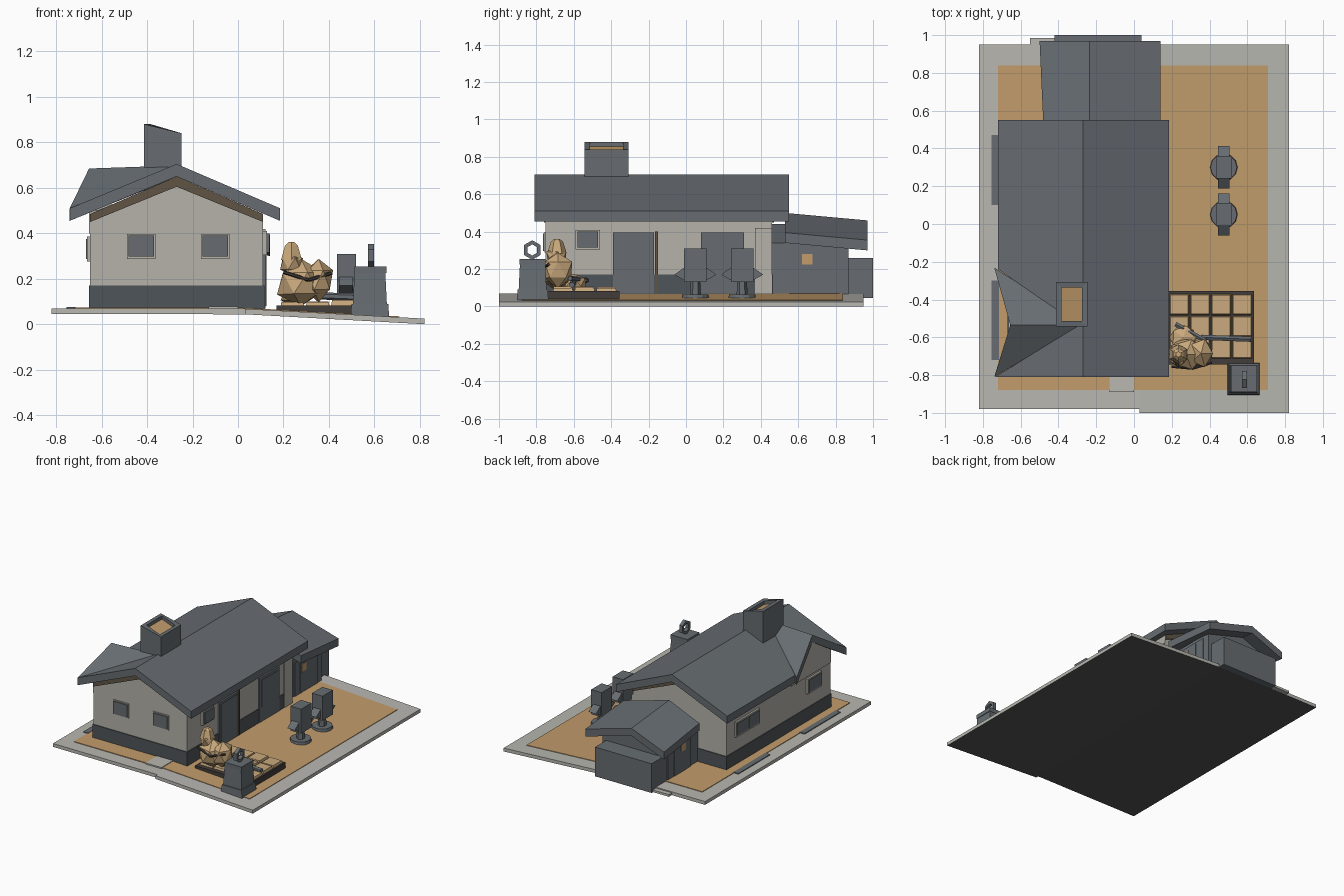
import bpy, bmesh, math, random
from mathutils import Vector, Matrix

if "Cube" in bpy.data.objects:
    bpy.data.objects.remove(bpy.data.objects["Cube"])
random.seed(4)

def mat(name, c):
    m = bpy.data.materials.new(name)
    m.diffuse_color = (*c, 1)
    m.use_nodes = True
    m.node_tree.nodes["Principled BSDF"].inputs["Base Color"].default_value = m.diffuse_color
    return m

SLATE = mat("slate grey", (.135, .152, .167))
DARK = mat("dark slate", (.078, .09, .1))
WALL = mat("pale plaster", (.46, .445, .40))
CURB = mat("pale concrete", (.48, .475, .44))
SAND = mat("ochre ground", (.54, .335, .15))
TAN = mat("tan cloth", (.59, .40, .205))
BROWN = mat("brown timber", (.115, .09, .06))
CRATE = mat("dark brown", (.055, .047, .042))
COAL = mat("charcoal underside", (.088, .088, .09))

def finish(name, bm, *mats):
    bmesh.ops.recalc_face_normals(bm, faces=bm.faces)
    me = bpy.data.meshes.new(name)
    bm.to_mesh(me)
    bm.free()
    ob = bpy.data.objects.new(name, me)
    bpy.context.collection.objects.link(ob)
    for m in mats:
        me.materials.append(m)
    return ob

def box(name, x, y, z, m, taper=0):
    bm = bmesh.new()
    bmesh.ops.create_cube(bm, size=1)
    for v in bm.verts:
        k = 1 - taper if v.co.z > 0 else 1
        v.co = ((x[0] + x[1]) / 2 + v.co.x * k * (x[1] - x[0]),
                (y[0] + y[1]) / 2 + v.co.y * k * (y[1] - y[0]),
                (z[0] + z[1]) / 2 + v.co.z * (z[1] - z[0]))
    return finish(name, bm, m)

def extrude(name, pts, vec, *mats):
    """Prism: polygon of 3D points swept along a vector."""
    bm = bmesh.new()
    f = bm.faces.new([bm.verts.new(p) for p in pts])
    r = bmesh.ops.extrude_face_region(bm, geom=[f], use_keep_orig=True)
    vs = [g for g in r["geom"] if isinstance(g, bmesh.types.BMVert)]
    bmesh.ops.translate(bm, verts=vs, vec=vec)
    return finish(name, bm, *mats)

def profile_y(name, pts, y0, y1, *mats):
    return extrude(name, [(x, y0, z) for x, z in pts], (0, y1 - y0, 0), *mats)

def cyl(name, c, r1, r2, h, n, m):
    bm = bmesh.new()
    bmesh.ops.create_cone(bm, cap_ends=True, segments=n, radius1=r1, radius2=r2, depth=h)
    bmesh.ops.translate(bm, verts=bm.verts, vec=c)
    return finish(name, bm, m)

def lump(name, c, r, m, jitter=.12):
    bm = bmesh.new()
    bmesh.ops.create_icosphere(bm, subdivisions=1, radius=1)
    for v in bm.verts:
        k = 1 + random.uniform(-jitter, jitter)
        v.co = [c[i] + v.co[i] * r[i] * k for i in range(3)]
    return finish(name, bm, m)

# ground: level under the house, sloping down to the right
def gz(x):
    return .07 - max(0, x) * .055

def slab(name, x0, x1, y0, y1, up, m, t):
    return profile_y(name, [(x0, gz(x0) + up), (x1, gz(x1) + up),
                            (x1, gz(x1) + up - t), (x0, gz(x0) + up - t)], y0, y1, m, COAL)

for name, x0, x1, y0 in (("curb_left", -.82, .03, -.98), ("curb_right", .03, .82, -1)):
    ob = slab(name, x0, x1, y0, .95, 0, CURB, .0245)
    for p in ob.data.polygons:
        p.material_index = int(p.normal.z < -.5)
slab("yard_left", -.72, 0, -.88, .84, .004, SAND, .008)
slab("yard_right", 0, .71, -.88, .84, .004, SAND, .008)
slab("back_step", -.55, 0, .95, .985, -.008, CURB, .016)
slab("front_step", -.13, 0, -.89, -.75, .008, CURB, .01)
for i, (a, b) in enumerate(((.1, .47), (-.72, -.3))):
    slab(f"side_strip_{i}", -.755, -.715, a, b, .006, SLATE, .008)

# main house
profile_y("house_walls", [(-.65, .05), (.11, .05), (.11, .485), (-.27, .65), (-.65, .485)],
          -.75, .46, WALL)
box("plinth", (-.656, .116), (-.756, .466), (.05, .17), DARK)
for y0, y1 in ((-.76, -.75), (.46, .47)):
    profile_y("gable_trim", [(-.65, .45), (-.27, .605), (.11, .45), (.11, .485),
                             (-.27, .65), (-.65, .485)], y0, y1, BROWN)

# main roof; the left half is notched for the cross gable
down = (0, 0, -.055)
def left_z(x):
    return .705 + (x + .27) * .415
extrude("roof_right", [(-.27, -.81, .705), (.185, -.81, .51), (.185, .55, .51),
                       (-.27, .55, .705)], down, SLATE)
extrude("roof_left", [(x, y, left_z(x)) for x, y in (
    (-.27, -.81), (-.735, -.81), (-.29, -.535), (-.72, -.24), (-.72, .55), (-.27, .55))],
    down, SLATE)

# cross gable on the left, with its wall
for name, y in (("cross_roof_front", -.81), ("cross_roof_back", -.23)):
    extrude(name, [(-.74, y, .51), (-.655, -.535, .685), (-.28, -.535, .698)], down, SLATE)
extrude("cross_gable_wall", [(-.656, -.75, .40), (-.656, -.29, .40), (-.656, -.29, .49),
                             (-.656, -.535, .635), (-.656, -.75, .5)], (.1, 0, 0), WALL)

# chimney with sunken flue
bm = bmesh.new()
bmesh.ops.create_cube(bm, size=1)
for v in bm.verts:
    v.co = (-.33 + v.co.x * .165, -.425 + v.co.y * .235,
            .55 if v.co.z < 0 else .86 - v.co.x * .04)
top = max(bm.faces, key=lambda f: f.calc_center_median().z)
bmesh.ops.inset_region(bm, faces=[top], thickness=.04)
r = bmesh.ops.extrude_face_region(bm, geom=[top])
for g in r["geom"]:
    if isinstance(g, bmesh.types.BMVert):
        g.co.z -= .025
    if isinstance(g, bmesh.types.BMFace):
        g.material_index = 1
if top.is_valid:
    bmesh.ops.delete(bm, geom=[top], context='FACES')
finish("chimney", bm, SLATE, SAND)

# windows and doors
for x in (-.425, -.10):
    box("front_frame", (x - .063, x + .063), (-.757, -.74), (.288, .397), WALL)
    box("front_pane", (x - .056, x + .056), (-.764, -.74), (.297, .39), SLATE)
for y0, y1 in ((.1, .22), (.235, .355), (-.62, -.48)):
    box("left_frame", (-.664, -.64), (y0 - .012, y1 + .012), (.275, .385), WALL)
    box("left_pane", (-.669, -.64), (y0, y1), (.287, .375), SLATE)
box("right_window_frame", (.1, .128), (-.59, -.46), (.305, .41), WALL)
box("right_window", (.1, .138), (-.58, -.47), (.315, .40), SLATE)
box("right_door", (.1, .121), (-.39, -.17), (.07, .395), SLATE)
box("right_door_panel", (.1, .126), (-.37, -.19), (.08, .38), SLATE)
box("right_door_jamb", (.1, .122), (-.165, -.15), (.07, .40), BROWN)
box("shop_front", (.1, .121), (.08, .31), (.07, .395), SLATE)
box("shop_pane", (.1, .126), (.10, .29), (.18, .375), SLATE)
box("corner_panel", (.1, .121), (.37, .46), (.07, .42), WALL)

# back annex
profile_y("annex_walls", [(-.42, .05), (.07, .05), (.07, .34), (-.23, .44), (-.42, .36)],
          .46, .87, SLATE)
for name, xa, xb in (("annex_roof_left", -.48, -.50), ("annex_roof_right", .14, .14)):
    extrude(name, [(-.235, .53, .50), (xa, .53, .395), (xb, .97, .355), (-.235, .97, .46)],
            down, SLATE)
box("back_bin", (-.42, .04), (.86, 1), (.045, .26), SLATE)
for x0, x1 in ((.06, .077), (-.427, -.41)):
    box("annex_panel", (x0, x1), (.55, .82), (.07, .315), SLATE)
    box("annex_door", (x0 - .004, x1 + .004), (.61, .75), (.075, .305), SLATE)
    box("annex_light", (x0 - .008, x1 + .008), (.62, .675), (.225, .28), SAND)

# two pumps on round feet
for y in (.05, .30):
    cyl("pump_foot", (.475, y, .052), .074, .07, .026, 12, SLATE)
    cyl("pump_stem", (.475, y, .10), .03, .025, .09, 6, SLATE)
    box("pump_body", (.435, .52), (y - .06, y + .06), (.13, .31), SLATE)
    for s in (-1, 1):
        extrude("pump_arm", [(.445, y + s * .05, .215), (.445, y + s * .112, .17),
                             (.445, y + s * .05, .135)], (.06, 0, 0), SLATE)

# cushioned platform
box("platform", (.17, .635), (-.745, -.355), (.04, .082), CRATE)
for i in range(4):
    for j in range(3):
        x, y = .185 + i * .111, -.715 + j * .116
        box("cushion", (x, x + .109), (y, y + .114),
            (.07, .102 + random.uniform(-.006, .006)), TAN, .13)

# heaped seated figure with dark straps
lump("heap_body", (.275, -.69, .18), (.11, .09, .105), TAN, .06)
lump("heap_side", (.355, -.685, .195), (.07, .085, .095), TAN, .06)
lump("heap_leg", (.26, -.60, .13), (.075, .075, .05), TAN)
lump("heap_neck", (.235, -.69, .265), (.055, .06, .055), TAN)
cyl("heap_hood", (.235, -.69, .315), .053, .032, .065, 6, TAN)
cyl("heap_crown", (.235, -.69, .354), .032, .015, .014, 6, TAN)

def rod(name, a, b, r, m):
    a, b = Vector(a), Vector(b)
    bm = bmesh.new()
    bmesh.ops.create_cone(bm, cap_ends=True, segments=6, radius1=r, radius2=r, depth=(b - a).length)
    q = (b - a).to_track_quat('Z', 'Y').to_matrix().to_4x4()
    bmesh.ops.transform(bm, matrix=Matrix.Translation((a + b) / 2) @ q, verts=bm.verts)
    finish(name, bm, m)

rod("rod_long", (.36, -.60, .125), (.62, -.61, .115), .016, SLATE)
rod("rod_short", (.22, -.53, .14), (.38, -.62, .15), .014, SLATE)
rod("strap_front", (.2, -.755, .23), (.31, -.765, .195), .008, CRATE)
rod("strap_side", (.31, -.765, .195), (.41, -.735, .225), .008, CRATE)

# pedestal with an upright ring
box("pedestal_base", (.495, .665), (-.905, -.735), (.03, .09), SLATE, .05)
box("pedestal", (.505, .655), (-.895, -.745), (.08, .235), SLATE, .1)
box("pedestal_cap", (.513, .652), (-.89, -.75), (.225, .255), SLATE)
bm = bmesh.new()
loops = [[bm.verts.new((.585 + dx, -.822 + r * math.cos(a), .302 + r * math.sin(a)))
          for a in [k * math.pi / 3 + math.pi / 6 for k in range(6)]]
         for dx, r in ((-.013, .052), (.013, .052), (.013, .03), (-.013, .03))]
for i in range(4):
    A, B = loops[i], loops[(i + 1) % 4]
    for k in range(6):
        n = (k + 1) % 6
        bm.faces.new((A[k], A[n], B[n], B[k]))
finish("ring_ornament", bm, SLATE)
